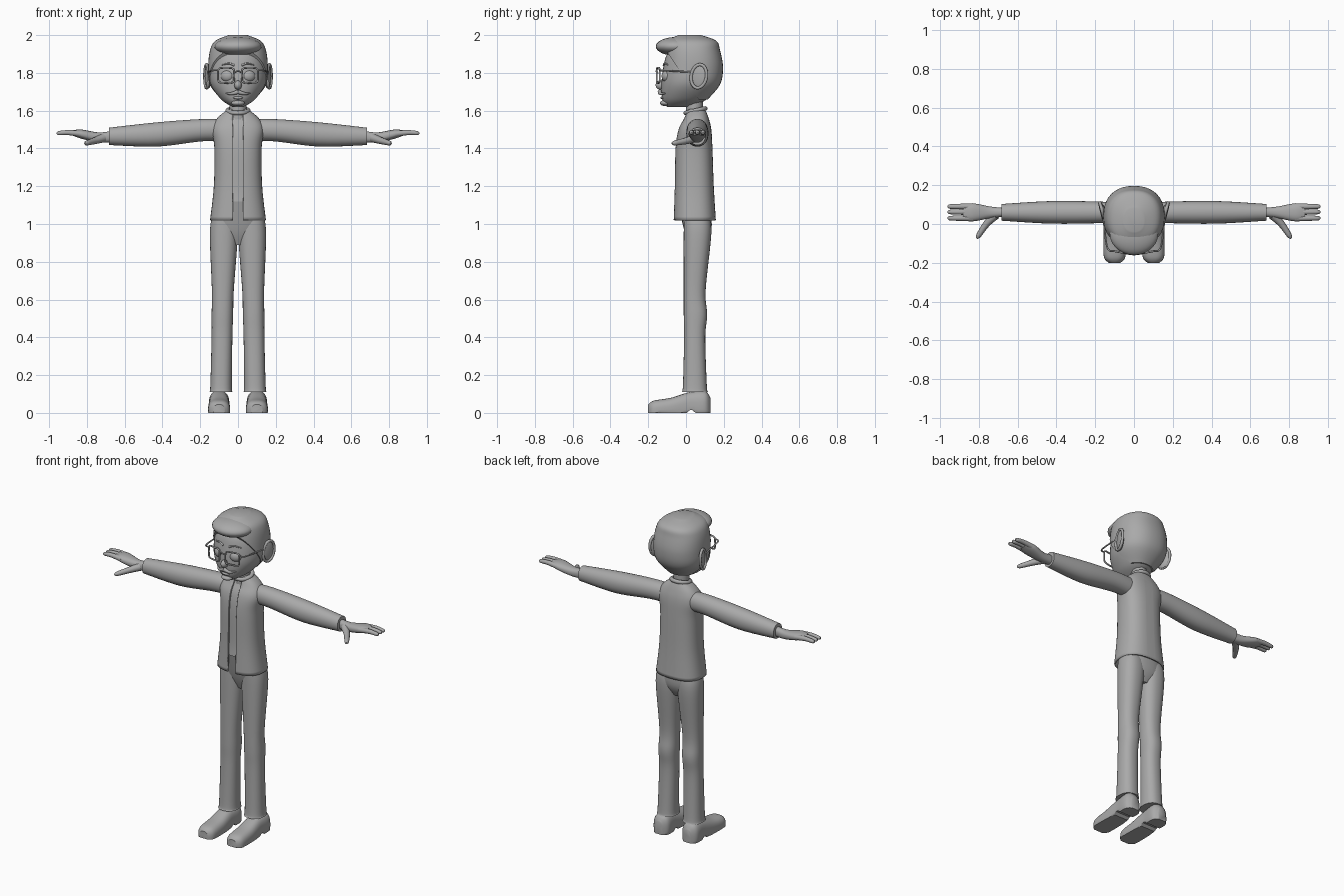
import bpy, bmesh
from math import cos, sin, pi, copysign
from mathutils import Vector

if "Cube" in bpy.data.objects:
    bpy.data.objects.remove(bpy.data.objects["Cube"])

GREY = (.4, .4, .4, 1)
mat = bpy.data.materials.new("plain grey")
mat.use_nodes = True
mat.diffuse_color = GREY
mat.node_tree.nodes["Principled BSDF"].inputs["Base Color"].default_value = GREY


def finish(name, mesh):
    """Make a smooth shaded object from a mesh."""
    mesh.materials.clear()
    mesh.materials.append(mat)
    part = bpy.data.objects.new(name, mesh)
    bpy.context.collection.objects.link(part)
    bpy.ops.object.select_all(action="DESELECT")
    part.select_set(True)
    bpy.context.view_layer.objects.active = part
    bpy.ops.object.shade_smooth_by_angle(angle=.7)
    return part


def spline(points, t):
    """Catmull-Rom sample through a list of tuples."""
    last = len(points) - 1
    index = min(int(t), last - 1)
    u = t - index
    before, start, end, after = (
        Vector(points[max(0, min(last, index + step))]) for step in (-1, 0, 1, 2))
    leave, arrive = (end - before) / 2, (after - start) / 2
    bend = (end - start) * 3 - leave * 2 - arrive
    twist = (start - end) * 2 + leave + arrive
    return start + leave * u + bend * u ** 2 + twist * u ** 3


def superellipse(angle, power):
    """Point on a unit circle squared off by the power."""
    return [copysign(abs(f(angle)) ** (2 / power), f(angle)) for f in (cos, sin)]


def hoop(centre, across, up, power=2, count=24):
    """Closed path around a centre, spanned by two vectors."""
    path = []
    for step in range(count):
        a, b = superellipse(2 * pi * step / count, power)
        path.append(Vector(centre) + Vector(across) * a + Vector(up) * b)
    return path


def loft(name, axis, rings, power=2.3, side=1, offset=0, drift=0, segments=40, steps=6, edit=None):
    """Skin rings of (position, half width, low, high) along an axis; side -1 mirrors x."""
    bm = bmesh.new()
    loops = []
    for step in range((len(rings) - 1) * steps + 1):
        pos, half, low, high = spline(rings, step / steps)
        loop = []
        for segment in range(segments):
            a, b = superellipse(2 * pi * segment / segments, power)
            a = offset + drift * pos + half * a
            b = (low + high) / 2 + (high - low) / 2 * b
            x, y, z = {"x": (pos, a, b), "y": (a, pos, b), "z": (a, b, pos)}[axis]
            loop.append(bm.verts.new((x * side, y, z)))
        loops.append(loop)
    for lower, upper in zip(loops, loops[1:]):
        for segment in range(segments):
            back = segment - 1
            bm.faces.new((lower[back], lower[segment], upper[segment], upper[back]))
    bm.faces.new(loops[0])
    bm.faces.new(loops[-1])
    bmesh.ops.recalc_face_normals(bm, faces=bm.faces)
    if edit:
        edit(bm)
    mesh = bpy.data.meshes.new(name)
    bm.to_mesh(mesh)
    bm.free()
    return finish(name, mesh)


def tube(name, path, thick, thin=None, side=1, closed=False):
    """Round tube through a path; a thin end also gets a rounded tip."""
    curve = bpy.data.curves.new(name, "CURVE")
    curve.dimensions = "3D"
    curve.bevel_depth = 1
    curve.bevel_resolution = 3
    curve.use_fill_caps = True
    last = len(path) - 1
    count = last if closed else last * 6
    line = curve.splines.new("POLY")
    line.points.add(count)
    line.use_cyclic_u = closed
    for step, point in enumerate(line.points):
        t = step / count
        x, y, z = spline(path, t * last)
        point.co = (x * side, y, z, 1)
        point.radius = thick
        if thin:
            point.radius = (thick + (thin - thick) * t) * max(.2, 1 - t ** 20) ** .5
    helper = bpy.data.objects.new(name + "_path", curve)
    mesh = bpy.data.meshes.new_from_object(helper)
    bpy.data.objects.remove(helper)
    return finish(name, mesh)


def ball(name, centre, size, turn=0):
    bpy.ops.mesh.primitive_uv_sphere_add(segments=28, ring_count=16, location=centre)
    part = bpy.context.object
    part.name = name
    part.scale = size
    part.rotation_euler.z = turn
    part.data.materials.append(mat)
    bpy.ops.object.shade_smooth()


def slice_mesh(bm, point, normal, clear=False):
    everything = bm.verts[:] + bm.edges[:] + bm.faces[:]
    bmesh.ops.bisect_plane(bm, geom=everything, plane_co=point, plane_no=normal, clear_outer=clear)


def cut_hairline(bm):
    """Keep the hair behind a slanted line that rises to the forehead."""
    slice_mesh(bm, (0, -.08, 1.88), (0, -.9, -.6), clear=True)
    bmesh.ops.holes_fill(bm, edges=[edge for edge in bm.edges if edge.is_boundary])


def open_front(bm):
    """Open the jacket down the front, at the hem and at the neck."""
    gap = .027
    slice_mesh(bm, (gap, 0, 0), (1, 0, 0))
    slice_mesh(bm, (-gap, 0, 0), (1, 0, 0))
    gone = []
    for face in bm.faces:
        centre = face.calc_center_median()
        in_gap = abs(centre.x) < gap and centre.y < .03
        if in_gap or abs(face.normal.z) > .95:
            gone.append(face)
    bmesh.ops.delete(bm, geom=gone, context="FACES")


def flatten_sole(bm):
    """Flat sole with a small step in front of the heel."""
    for vert in bm.verts:
        floor = .014 if .01 < vert.co.y < .045 else 0
        vert.co.z = max(vert.co.z, floor)


# Head and neck
head_rings = [(1.62, .03, -.1, .02), (1.66, .09, -.125, .11), (1.74, .145, -.13, .175),
              (1.83, .153, -.12, .19), (1.9, .14, -.1, .18), (1.96, .09, -.05, .13)]
loft("head", "z", head_rings, power=2.1)
tube("neck", [(0, .045, 1.53), (0, .045, 1.67)], .046)

# Hair, slightly larger than the skull, with a swept quiff
hair_rings = [(z, half + .005, front, back + .006) for z, half, front, back in head_rings[1:-2]]
hair_rings += [(1.92, .148, -.11, .18), (1.97, .12, -.1, .16), (2, .05, -.04, .08)]
loft("hair", "z", hair_rings, edit=cut_hairline)
ball("hair_quiff", (0, -.05, 1.94), (.125, .11, .05))

# Face centre
ball("nose", (0, -.133, 1.735), (.02, .028, .024))
ball("lower_lip", (0, -.124, 1.668), (.026, .012, .008))
ball("goatee", (0, -.108, 1.64), (.036, .03, .016))
tube("glasses_bridge", [(-.022, -.15, 1.8), (0, -.158, 1.81), (.022, -.15, 1.8)], .0045)

# Shirt, collar, jacket and hips
torso_rings = [(1.02, .148, -.066, .158), (1.2, .128, -.06, .147), (1.4, .125, -.056, .14),
               (1.5, .138, -.04, .134), (1.56, .11, -.01, .12), (1.61, .05, .01, .1)]
loft("shirt", "z", [(max(z, 1.12), half * .88, front + .014, back - .014)
                    for z, half, front, back in torso_rings], power=2.5)
jacket = loft("jacket", "z", torso_rings, power=2.5, edit=open_front)
cloth = jacket.modifiers.new("cloth", "SOLIDIFY")
cloth.thickness = .01
cloth.offset = -1
tube("collar", hoop((0, .05, 1.6), (.055, 0, 0), (0, .052, .012)), .012, closed=True)
loft("hips", "z", [(.89, .05, .02, .1), (.97, .13, -.01, .135), (1.12, .125, -.045, .13)])

for side, label in ((1, "left_"), (-1, "right_")):
    # Facial hair and eyes
    tube(label + "moustache", [(0, -.137, 1.7), (.035, -.134, 1.69), (.064, -.108, 1.692)], .013, .003, side)
    tube(label + "eyebrow", [(.02, -.118, 1.84), (.05, -.112, 1.85), (.09, -.09, 1.84)], .006, .003, side)
    ball(label + "eye", (.058 * side, -.106, 1.783), (.034, .022, .03), turn=.3 * side)

    # Glasses
    tube(label + "glasses_rim", hoop((.063, -.147, 1.787), (.043, .008, 0), (0, 0, .04), power=5),
         .005, side=side, closed=True)
    tube(label + "glasses_arm", [(.104, -.14, 1.815), (.138, -.12, 1.812), (.158, .03, 1.805)], .0045, side=side)

    # Ears
    ball(label + "ear", (.158 * side, .066, 1.782), (.013, .045, .066), turn=-.3 * side)
    tube(label + "ear_rim", hoop((.166, .068, 1.782), (.01, .041, 0), (0, .006, .062)),
         .0085, side=side, closed=True)

    # Trousers
    loft(label + "trouser_leg", "z",
         [(.11, .061, -.022, .116), (.15, .057, -.016, .11), (.4, .055, -.01, .102), (.52, .057, -.012, .112),
          (.65, .058, -.012, .104), (.95, .074, -.012, .134), (1.05, .06, -.01, .12)],
         side=side, offset=.092, drift=-.018)

    # Shoes, sunk below the floor before the sole is flattened
    sink = -.04
    loft(label + "shoe", "y",
         [(-.2, .03, sink, .045), (-.17, .055, sink, .065), (-.08, .058, sink, .08), (.02, .053, sink, .11),
          (.1, .053, sink, .115), (.13, .025, sink, .08)],
         power=2.6, side=side, offset=.1, edit=flatten_sole)

    # Sleeves
    loft(label + "sleeve", "x",
         [(.08, .05, 1.44, 1.555), (.2, .056, 1.437, 1.555), (.43, .058, 1.41, 1.538), (.682, .043, 1.418, 1.51)],
         power=2.1, side=side, offset=.06)

    # Hands
    loft(label + "palm", "x",
         [(.67, .023, 1.432, 1.492), (.74, .03, 1.432, 1.485), (.83, .046, 1.452, 1.5), (.88, .033, 1.47, 1.495)],
         side=side, offset=.06)
    for finger, y in (("index", .03), ("middle", .062), ("little", .09)):
        tube(label + finger + "_finger", [(.83, y, 1.477), (.9, y, 1.484), (.96, y, 1.48)], .017, .011, side)
    tube(label + "thumb", [(.715, .045, 1.455), (.76, 0, 1.44), (.81, -.074, 1.426)], .024, .012, side)
